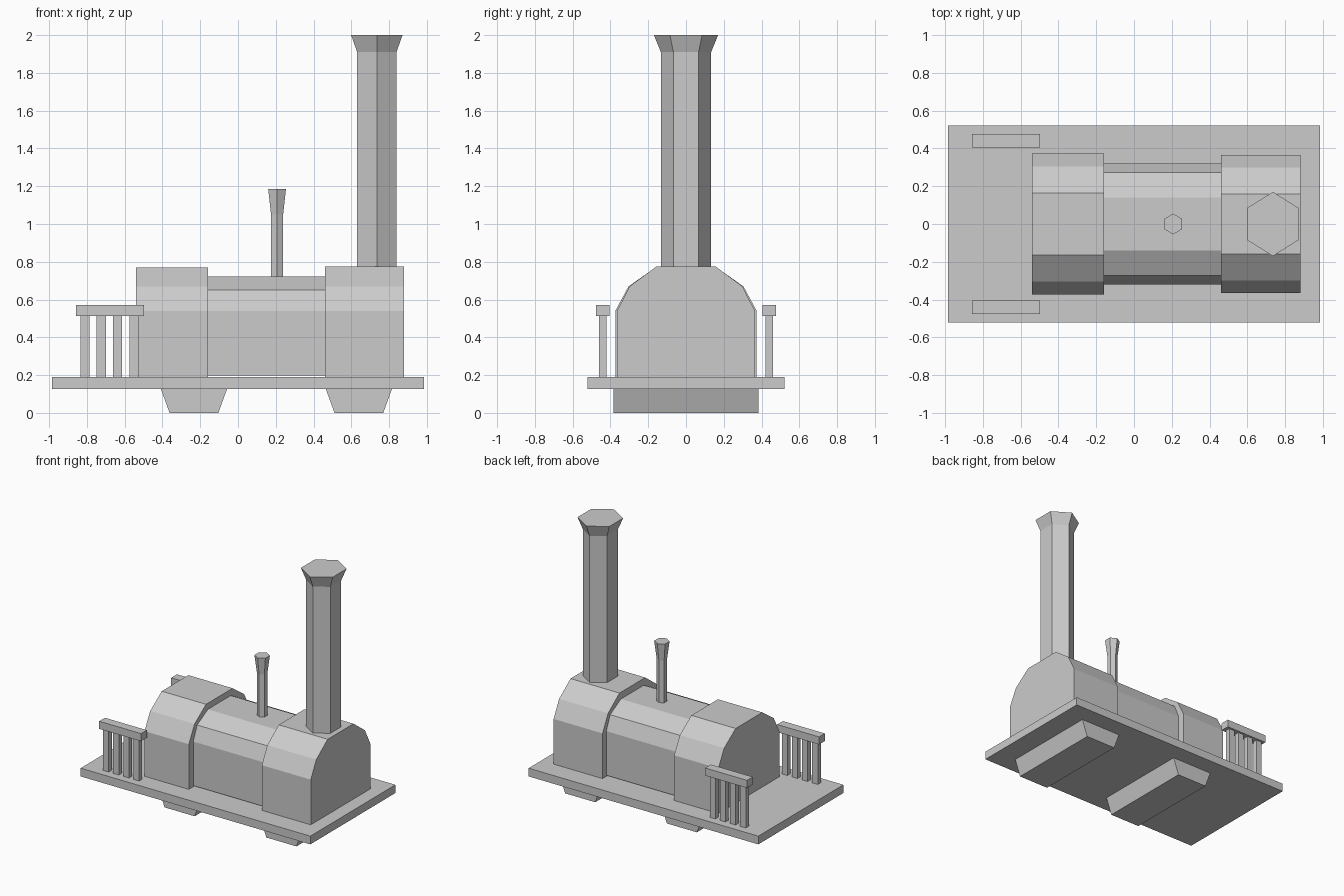
import bpy, math

if "Cube" in bpy.data.objects:
    bpy.data.objects.remove(bpy.data.objects["Cube"])


def make_object(name, verts, faces):
    mesh = bpy.data.meshes.new(name)
    mesh.from_pydata(verts, [], faces)
    mesh.update()
    obj = bpy.data.objects.new(name, mesh)
    bpy.context.collection.objects.link(obj)
    return obj


def loft(name, rings):
    """Closed solid through rings of equal point count, capped at both ends."""
    n = len(rings[0])
    verts = [p for ring in rings for p in ring]
    faces = [(k * n + i, k * n + (i + 1) % n, (k + 1) * n + (i + 1) % n, (k + 1) * n + i)
             for k in range(len(rings) - 1) for i in range(n)]
    faces += [tuple(reversed(range(n))), tuple(range(len(verts) - n, len(verts)))]
    return make_object(name, verts, faces)


def box(name, x0, x1, y0, y1, z0, z1):
    def ring(z):
        return [(x0, y0, z), (x1, y0, z), (x1, y1, z), (x0, y1, z)]
    return loft(name, [ring(z0), ring(z1)])


def boiler_section(name, x0, x1, bottom, half_profile):
    """Faceted arch, mirrored across y and extruded along x."""
    right = [(half_profile[0][0], bottom)] + half_profile
    profile = right + [(-y, z) for y, z in reversed(right)]
    return loft(name, [[(x, y, z) for y, z in profile] for x in (x0, x1)])


def hex_stack(name, cx, levels):
    """Six-sided pipe, levels are (z, half width in x, half width in y)."""
    rings = []
    for z, hx, hy in levels:
        rx = hx / math.cos(math.pi / 6)
        angles = [math.pi / 2 + i * math.pi / 3 for i in range(6)]
        rings.append([(cx + rx * math.cos(a), hy * math.sin(a), z) for a in angles])
    return loft(name, rings)


# Deck
box("deck", -0.985, 0.985, -0.521, 0.521, 0.126, 0.19)

# Wheel blocks under the deck
for name, cx in (("rear_wheel_block", -0.233), ("front_wheel_block", 0.64)):
    loft(name, [[(cx - h, -0.383, z), (cx + h, -0.383, z), (cx + h, 0.383, z), (cx - h, 0.383, z)]
                for z, h in ((0, 0.129), (0.126, 0.175))])

# Boiler: firebox, barrel and smokebox
boiler_section("firebox", -0.54, -0.16, 0.19,
               [(0.374, 0.54), (0.304, 0.67), (0.163, 0.769)])
boiler_section("boiler_barrel", -0.16, 0.46, 0.198,
               [(0.319, 0.54), (0.272, 0.65), (0.14, 0.721)])
boiler_section("smokebox", 0.46, 0.88, 0.19,
               [(0.365, 0.54), (0.298, 0.67), (0.158, 0.774)])

# Chimney and steam pipe with flared tops
hex_stack("chimney", 0.735, [(0.76, 0.104, 0.133), (1.91, 0.104, 0.133), (2.0, 0.136, 0.17)])
hex_stack("steam_pipe", 0.207, [(0.71, 0.032, 0.037), (1.05, 0.032, 0.037), (1.185, 0.047, 0.055)])

# Side railings at the rear
for side, s in (("left", 1), ("right", -1)):
    y = s * 0.441
    box(side + "_handrail", -0.857, -0.498, y - 0.035, y + 0.035, 0.512, 0.571)
    for i in range(4):
        x = -0.811 + i * 0.087
        box(f"{side}_rail_post_{i + 1}", x - 0.024, x + 0.024, y - 0.019, y + 0.019, 0.19, 0.512)
